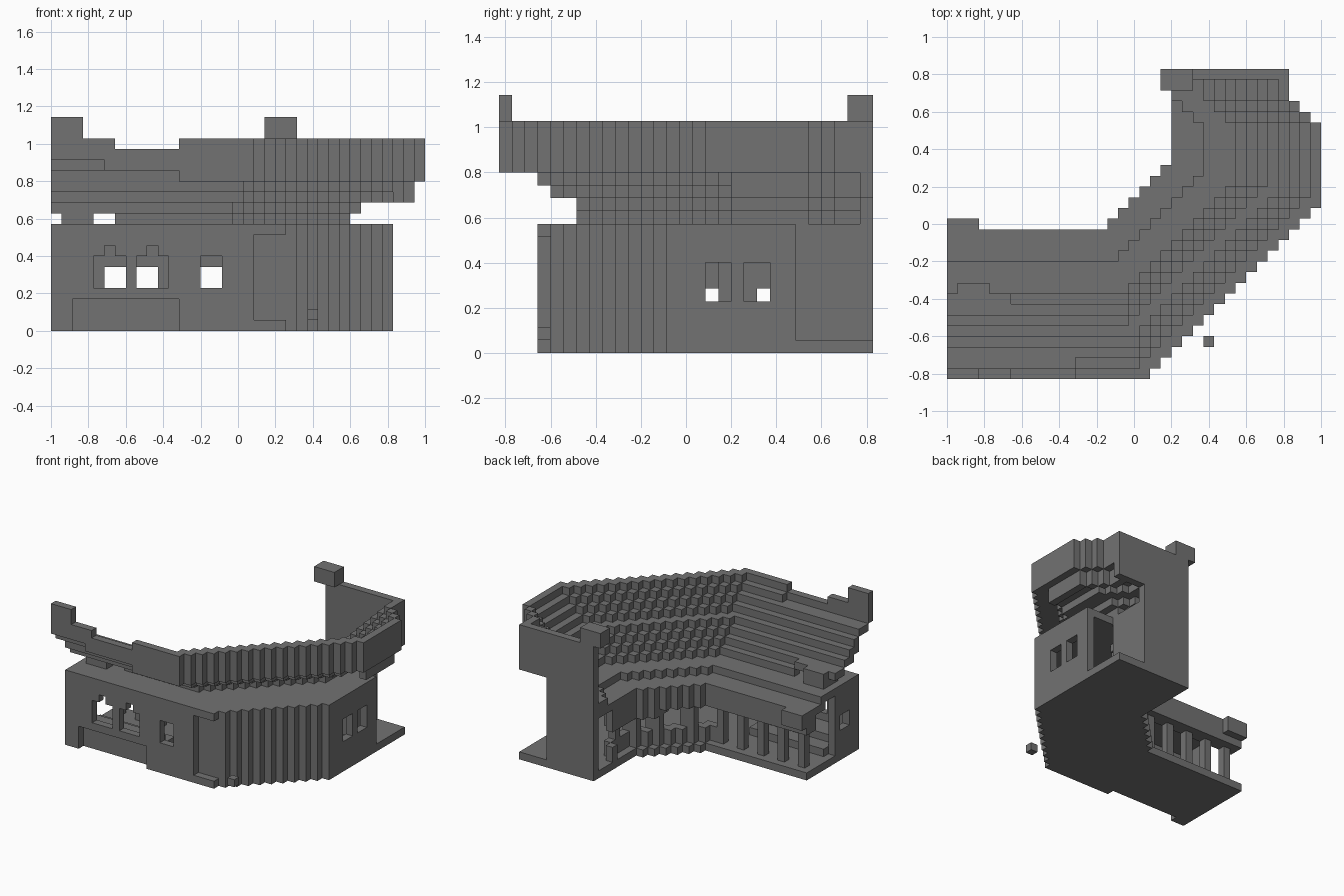
import bpy
import bmesh
from math import floor
from mathutils import Vector

if "Cube" in bpy.data.objects:
    bpy.data.objects.remove(bpy.data.objects["Cube"])

NX, NY = 35, 29
U = 2 / NX

stone = bpy.data.materials.new("grey stone")
stone.use_nodes = True
GREY = (0.17, 0.17, 0.17, 1)
stone.diffuse_color = GREY
stone.node_tree.nodes["Principled BSDF"].inputs["Base Color"].default_value = GREY


def blocks(name, cells):
    """Skin a set of unit blocks with their exposed faces."""
    cells = set(cells)
    bm = bmesh.new()
    verts = {}

    def vert(p):
        p = tuple(p)
        if p not in verts:
            verts[p] = bm.verts.new(((p[0] - NX / 2) * U, (p[1] - NY / 2) * U, p[2] * U))
        return verts[p]

    for c in cells:
        for axis in range(3):
            for side in (0, 1):
                n = list(c)
                n[axis] += 2 * side - 1
                if tuple(n) in cells:
                    continue
                ring = []
                for a, b in ((0, 0), (1, 0), (1, 1), (0, 1)):
                    p = list(c)
                    p[axis] += side
                    p[(axis + 1) % 3] += a
                    p[(axis + 2) % 3] += b
                    ring.append(vert(p))
                bm.faces.new(ring if side else ring[::-1])
    mesh = bpy.data.meshes.new(name)
    bm.to_mesh(mesh)
    bm.free()
    mesh.materials.append(stone)
    obj = bpy.data.objects.new(name, mesh)
    bpy.context.collection.objects.link(obj)
    return obj


def box(x0, x1, y0, y1, z0, z1):
    return {(i, j, k) for i in range(x0, x1) for j in range(y0, y1) for k in range(z0, z1)}


# Ring number counted inward from the upper rim and from the lower wall
def upper_ring(i, j):
    clip = max(0, min(j - 23, 3))
    return floor(min(j, 34 - i - clip, (18 - i + j) * 0.8))


def lower_ring(i, j):
    return floor(min(j - 3, 31 - i, (18 - i + j) * 0.7))


plan = [(i, j) for i in range(NX) for j in range(NY)]
inside = [(i, j) for i, j in plan if upper_ring(i, j) <= 13 and (i >= 21 or j < 20)]
lower = [(i, j) for i, j in inside if lower_ring(i, j) >= 0]

# Ground slab with a broken front edge
floor_cells = {(i, j, 0) for i, j in lower}
floor_cells -= box(2, 12, 3, 4, 0, 1)
blocks("ground_slab", floor_cells)

# Lower outer wall with windows, a recessed panel and a breach
wall = {(i, j, k) for i, j in lower if lower_ring(i, j) == 0 and j < 23 for k in range(1, 9)}
for x0, x1 in ((4, 7), (8, 11), (14, 16)):
    wall -= box(x0, x1, 3, 4, 4, 7)
for x in (5, 9):
    wall -= box(x, x + 1, 3, 4, 7, 8)
for y0 in (16, 19):
    wall -= box(31, 32, y0, y0 + 2, 4, 7)
wall -= box(2, 12, 3, 4, 0, 3)
wall -= box(19, 22, 3, 4, 1, 9)
wall |= box(19, 22, 4, 5, 1, 9)
blocks("lower_outer_wall", wall)

# Broken steps behind the breach
blocks("inner_steps", box(1, 12, 5, 9, 1, 2) | box(0, 12, 4, 7, 1, 3) - box(0, 2, 4, 5, 2, 3))

# Left end wall with an opening
blocks("left_end_wall", box(0, 1, 4, 8, 1, 9) - box(0, 1, 5, 7, 4, 6))

# Walkway slab, stepped down toward the courtyard
walk = set()
for i, j in lower:
    r = upper_ring(i, j)
    if j >= 23 and i > 27:
        continue
    walk |= {(i, j, 9)} if r <= 10 else {(i, j, 8)}
    if r in (10, 11):
        walk.add((i, j, 8))
blocks("walkway", walk)

# Courtyard fascia and overhanging corner block
fascia = set()
for i, j in inside:
    if upper_ring(i, j) >= 12:
        fascia |= {(i, j, k) for k in range(5 if i > 18 else 6, 8)}
fascia |= box(0, 3, 12, 15, 7, 9)
blocks("courtyard_fascia", fascia)

# Courtyard columns and low parapet
columns, parapet = set(), set()
for i, j in inside:
    if upper_ring(i, j) != 12:
        continue
    if j < 13:
        stand = i % 3 == 1
    else:
        stand = j in (14, 17, 19, 22, 25)
    if stand:
        columns |= {(i, j, k) for k in range(1, 8)}
    if i > 13:
        parapet |= {(i, j, k) for k in range(1, 3)}
blocks("courtyard_columns", columns)
blocks("courtyard_parapet", parapet)

# Pier carrying the broken end of the seating
blocks("seating_pier", box(1, 4, 6, 9, 10, 12))

# Seating tiers rising outward
tops = [18, 17, 16, 15, 14, 13, 12, 11]
bottoms = [14, 14, 14, 13, 12, 12, 11, 10]
seats, rim = set(), set()
for i, j in inside:
    r = upper_ring(i, j)
    if r < 0 or r > 7:
        continue
    low, high = bottoms[r], tops[r]
    if r == 0:
        # Rim wall, broken toward the left end
        if i < 5:
            low = 16
        elif i < 12:
            low = 15
        if 6 <= i < 12:
            high = 17
        rim |= {(i, j, k) for k in range(low, high)}
    else:
        if i < 12 and r < 3:
            low, high = 15, min(high, 16)
        if i < 6:
            low = max(low, 11)
            high = max(high, 12)
        seats |= {(i, j, k) for k in range(low, high)}
rim |= box(0, 3, 0, 1, 17, 20)
blocks("seating_tiers", seats)
blocks("upper_rim_wall", rim)

# Deeper apron under the rim on the right side
apron = {(i, j, k) for i, j in inside if upper_ring(i, j) == 1 and 18 <= j < 28
         for k in (12, 13)}
blocks("rim_apron", apron)

# End wall closing the right wing, with its corner block
end = box(21, 32, 28, 29, 12, 18) | box(21, 28, 28, 29, 1, 12)
end |= box(20, 23, 27, 29, 18, 20)
blocks("wing_end_wall", end)

# Recessed side wall of the right wing
blocks("wing_side_wall", box(27, 28, 23, 28, 1, 9))

# Loose fallen block
blocks("fallen_block", box(24, 25, 3, 4, 1, 2))
